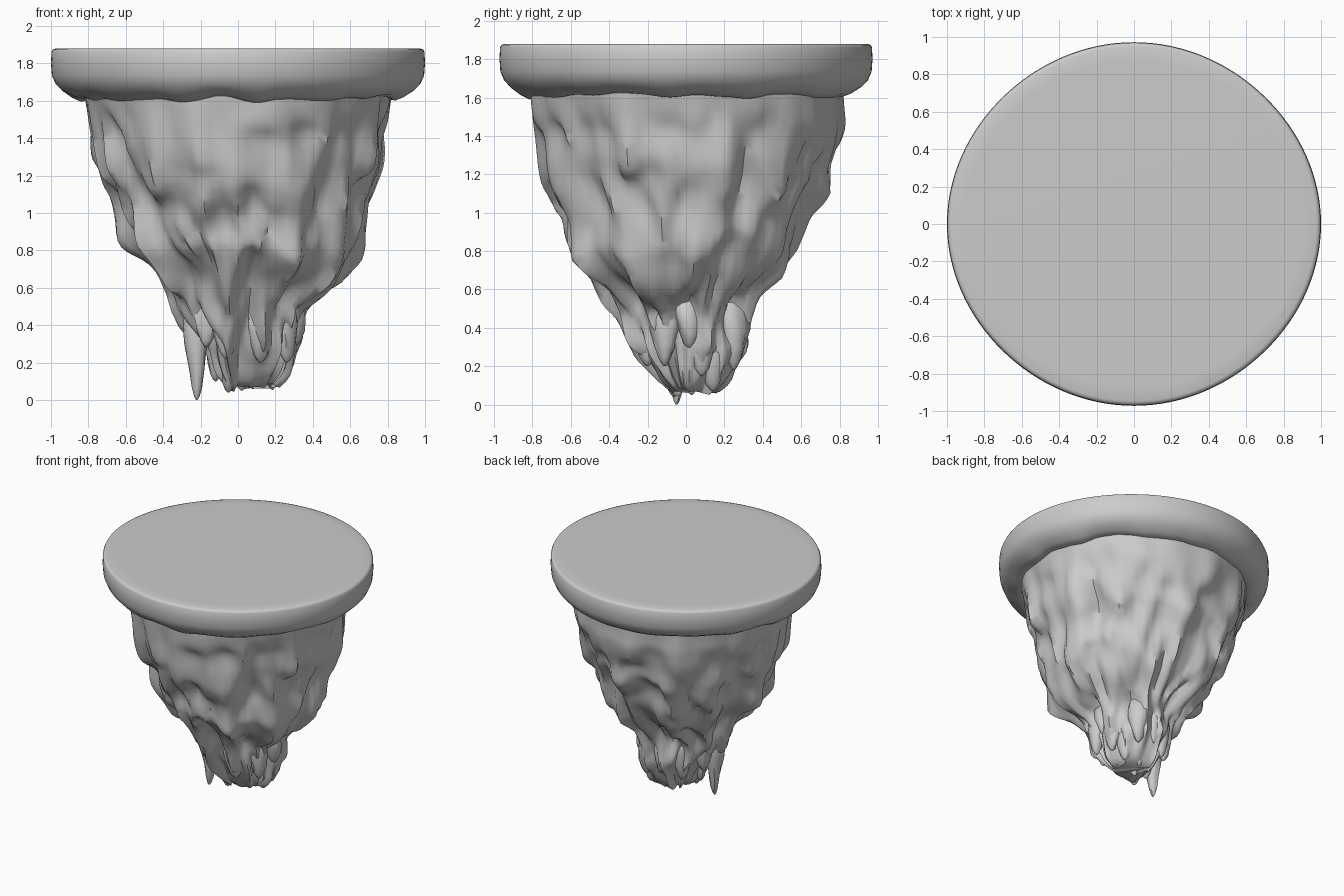
import bpy, bmesh, math
from mathutils import Vector, noise

if "Cube" in bpy.data.objects:
    bpy.data.objects.remove(bpy.data.objects["Cube"])

SY = 0.972          # slight squash in depth
TAU = 2 * math.pi


def loft(name, rings, cap_start=True, cap_end=True, angle=60):
    """Skin a stack of closed rings into one smooth object."""
    bm = bmesh.new()
    rows = [[bm.verts.new(p) for p in ring] for ring in rings]
    n = len(rows[0])
    for a, b in zip(rows, rows[1:]):
        for i in range(n):
            j = (i + 1) % n
            bm.faces.new((a[i], a[j], b[j], b[i]))
    if cap_start:
        bm.faces.new(rows[0])
    if cap_end:
        bm.faces.new(rows[-1])
    bmesh.ops.recalc_face_normals(bm, faces=bm.faces)
    me = bpy.data.meshes.new(name)
    bm.to_mesh(me)
    bm.free()
    ob = bpy.data.objects.new(name, me)
    bpy.context.collection.objects.link(ob)
    bpy.context.view_layer.objects.active = ob
    ob.select_set(True)
    bpy.ops.object.shade_smooth_by_angle(angle=math.radians(angle))
    ob.select_set(False)
    return ob


# Rounded platform, with a wavy lip underneath
lip = [(0.9, 1.88), (0.975, 1.879), (0.99, 1.874), (0.997, 1.86), (1.0, 1.8), (0.995, 1.735),
       (0.975, 1.69), (0.94, 1.655), (0.89, 1.625), (0.845, 1.61), (0.79, 1.63)]
rings = []
for k, (r, z) in enumerate(lip):
    ring = []
    for i in range(128):
        a = TAU * i / 128
        c, s = math.cos(a), math.sin(a)
        d = r * (1 - 0.01 * math.sin(2 * a) ** 2)
        w = max(0, k - 6) / 4 * 0.05 * noise.noise(Vector((c * 4, s * 4, 3)))
        ring.append((d * c, d * s * SY, z + w))
    rings.append(ring)
loft("platform", rings, cap_end=False, angle=50)

# Rock outline: height, then reach towards +x, +y, -x, -y
outline = [(1.66, .84, .83, .84, .83), (1.48, .81, .82, .80, .81), (1.27, .77, .74, .75, .77),
           (1.15, .72, .73, .71, .73), (1.0, .67, .65, .64, .65), (.9, .65, .62, .60, .63),
           (.8, .62, .58, .53, .62), (.7, .55, .50, .42, .54), (.6, .44, .38, .35, .44),
           (.5, .36, .33, .33, .36), (.4, .35, .32, .26, .31), (.3, .34, .32, .17, .25),
           (.2, .30, .27, .13, .18), (.12, .27, .23, .09, .13), (.07, .22, .17, .04, .07)]


def reach(z):
    for hi, lo in zip(outline, outline[1:]):
        if z >= lo[0]:
            t = (z - lo[0]) / (hi[0] - lo[0])
            return [lo[m] + (hi[m] - lo[m]) * t for m in range(1, 5)]
    return outline[-1][1:]


# Craggy tapering rock with long vertical flutes and drooping ledges
rings = []
ROWS, COLS = 48, 96
for k in range(ROWS):
    z = 1.66 - (1.66 - 0.07) * k / (ROWS - 1)
    px, py, nx, ny = reach(z)
    f = 0.55 + 0.45 * min(1, z / 1.2)            # fewer flutes near the tip
    ring = []
    for i in range(COLS):
        a = TAU * i / COLS
        c, s = math.cos(a), math.sin(a)
        q = Vector(((px if c > 0 else nx) * c, (py if s > 0 else ny) * s, z))
        big = noise.noise(Vector((c * 3.5, s * 3.5, z * 1.8 + 7)))
        ridge = 0.35 - abs(noise.noise(Vector((c * 5 * f, s * 5 * f, z * 1.5 + 21)))) * 1.6
        small = noise.noise(Vector((c * 8 * f, s * 8 * f, z * 4 + 2)))
        fade = min(1, (1.66 - z) / 0.3 + 0.1)
        n = (big * 0.055 + ridge * 0.03 + small * 0.04) * fade
        scale = 1 + (n - 0.010) / max(0.3, math.hypot(q.x, q.y))
        droop = 1.3 * max(-0.03, n) * fade * min(1, z / 0.4)
        ragged = 0.05 * noise.noise(Vector((c * 3, s * 3, 40))) * max(0, 1 - z / 0.3)
        ring.append((q.x * scale, q.y * scale, max(0.04, z - droop + ragged)))
    rings.append(ring)
loft("rock", rings)


# Hanging stalactites half sunk in the rock: x, y, top, tip, radius
fangs = [(-.22, -.05, .54, .0, .065), (-.05, -.06, .45, .04, .085), (-.12, -.01, .42, .10, .07),
         (.02, .03, .3, .05, .06), (.20, .14, .40, .07, .08), (.27, .08, .48, .15, .08),
         (.08, .15, .42, .06, .08), (.12, -.20, .54, .2, .09), (-.06, -.22, .56, .22, .09),
         (.26, -.11, .56, .2, .08), (.30, .02, .56, .29, .08), (-.21, .08, .58, .24, .08),
         (-.10, .19, .58, .18, .08), (.03, .26, .58, .22, .07), (.17, .25, .56, .18, .08),
         (-.17, -.16, .58, .28, .08)]
shape = [(0, .35), (.07, .8), (.2, 1), (.45, .92), (.7, .65), (.88, .42), (.97, .2), (1, .05)]
for f, (x, y, top, tip, r) in enumerate(fangs):
    rings = []
    for t, w in shape:
        pull = 1 - 0.15 * (1 - t) ** 2 * (f > 0)     # tops lean into the rock
        ring = []
        for i in range(12):
            a = TAU * i / 12
            c, s = math.cos(a), math.sin(a)
            b = r * w * (1 + 0.45 * noise.noise(Vector((c * 1.5, s * 1.5, t * 2 + f * 5))))
            ring.append((x * pull + b * c, y * pull + b * s, top + (tip - top) * t))
        rings.append(ring)
    loft(f"stalactite_{f + 1}", rings)
